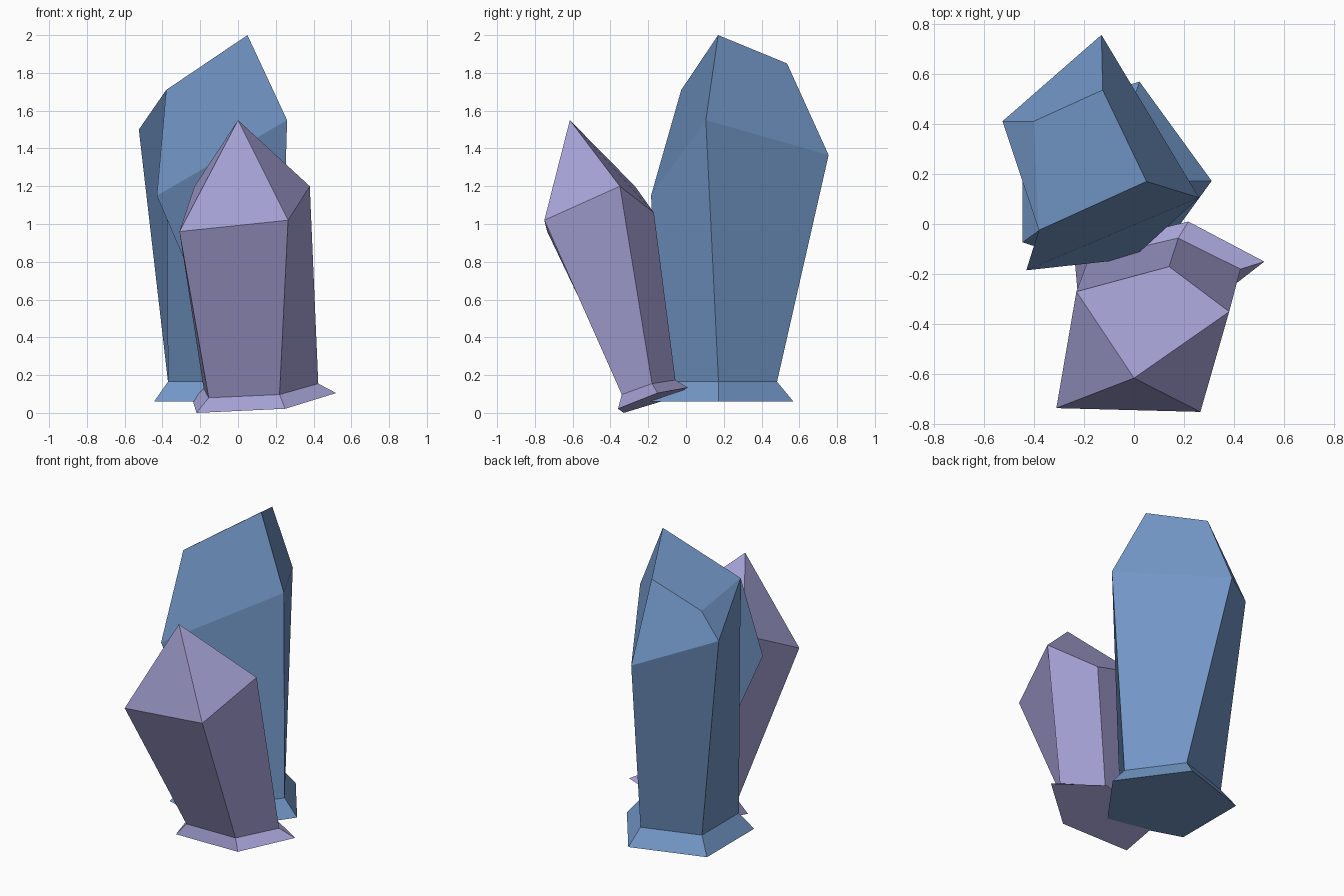
import bpy, bmesh, math
from mathutils import Vector

if "Cube" in bpy.data.objects:
    bpy.data.objects.remove(bpy.data.objects["Cube"])


def pentagon(a, b, c):
    """Affine-regular pentagon from three consecutive corners."""
    a, b, c = Vector(a), Vector(b), Vector(c)
    phi = (1 + math.sqrt(5)) / 2
    return [a, b, c, a + (c - b) * phi, c - (b - a) * phi]


def flat_ring(r, z):
    return [Vector((-0.107 + r * math.cos(i * math.tau / 5),
                    0.172 + r * math.sin(i * math.tau / 5), z)) for i in range(5)]


def crystal(name, foot, waist, crown, tips, facets, color):
    """Loft foot > waist > crown, then close the tip with facets
    (indices 0-4 are crown corners, 5+ are tip points)."""
    bm = bmesh.new()
    rings = [[bm.verts.new(p) for p in ring] for ring in (foot, waist, crown)]
    bm.faces.new(rings[0][::-1])
    for low, up in zip(rings, rings[1:]):
        for i in range(5):
            j = (i + 1) % 5
            bm.faces.new((low[i], low[j], up[j], up[i]))
    top = rings[2] + [bm.verts.new(p) for p in tips]
    for f in facets:
        bm.faces.new([top[i] for i in f])
    bmesh.ops.recalc_face_normals(bm, faces=bm.faces)
    mesh = bpy.data.meshes.new(name)
    bm.to_mesh(mesh)
    bm.free()
    mat = bpy.data.materials.new(name + "_color")
    mat.diffuse_color = color
    mat.use_nodes = True
    mat.node_tree.nodes["Principled BSDF"].inputs["Base Color"].default_value = mat.diffuse_color
    mesh.materials.append(mat)
    ob = bpy.data.objects.new(name, mesh)
    bpy.context.collection.objects.link(ob)


# Tall upright crystal with a sloped, cut tip
crystal("tall_crystal", flat_ring(0.417, 0.06), flat_ring(0.326, 0.165),
        [(0.26, 0.105, 1.55), (-0.13, 0.755, 1.365), (-0.525, 0.41, 1.5),
         (-0.38, -0.025, 1.71), (-0.43, -0.185, 1.15)],
        [(0.05, 0.17, 2.0), (-0.125, 0.535, 1.85), (-0.40, 0.41, 1.665)],
        [(5, 6, 7, 3), (5, 3, 4, 0), (5, 0, 1, 6), (6, 1, 2, 7), (7, 2, 3)],
        (0.17, 0.31, 0.57, 1))

# Short crystal leaning forward with a pointed tip
crystal("leaning_crystal",
        pentagon((-0.22, -0.33, 0.0), (0.25, -0.36, 0.022), (0.52, -0.15, 0.105)),
        pentagon((-0.155, -0.315, 0.08), (0.22, -0.34, 0.097), (0.425, -0.18, 0.155)),
        [(-0.31, -0.735, 0.96), (0.265, -0.75, 1.02), (0.38, -0.35, 1.20),
         (0.14, -0.17, 1.06), (-0.23, -0.27, 1.20)],
        [(0.0, -0.615, 1.55)],
        [(5, 0, 1), (5, 1, 2), (5, 2, 3, 4), (5, 4, 0)],
        (0.39, 0.37, 0.69, 1))
